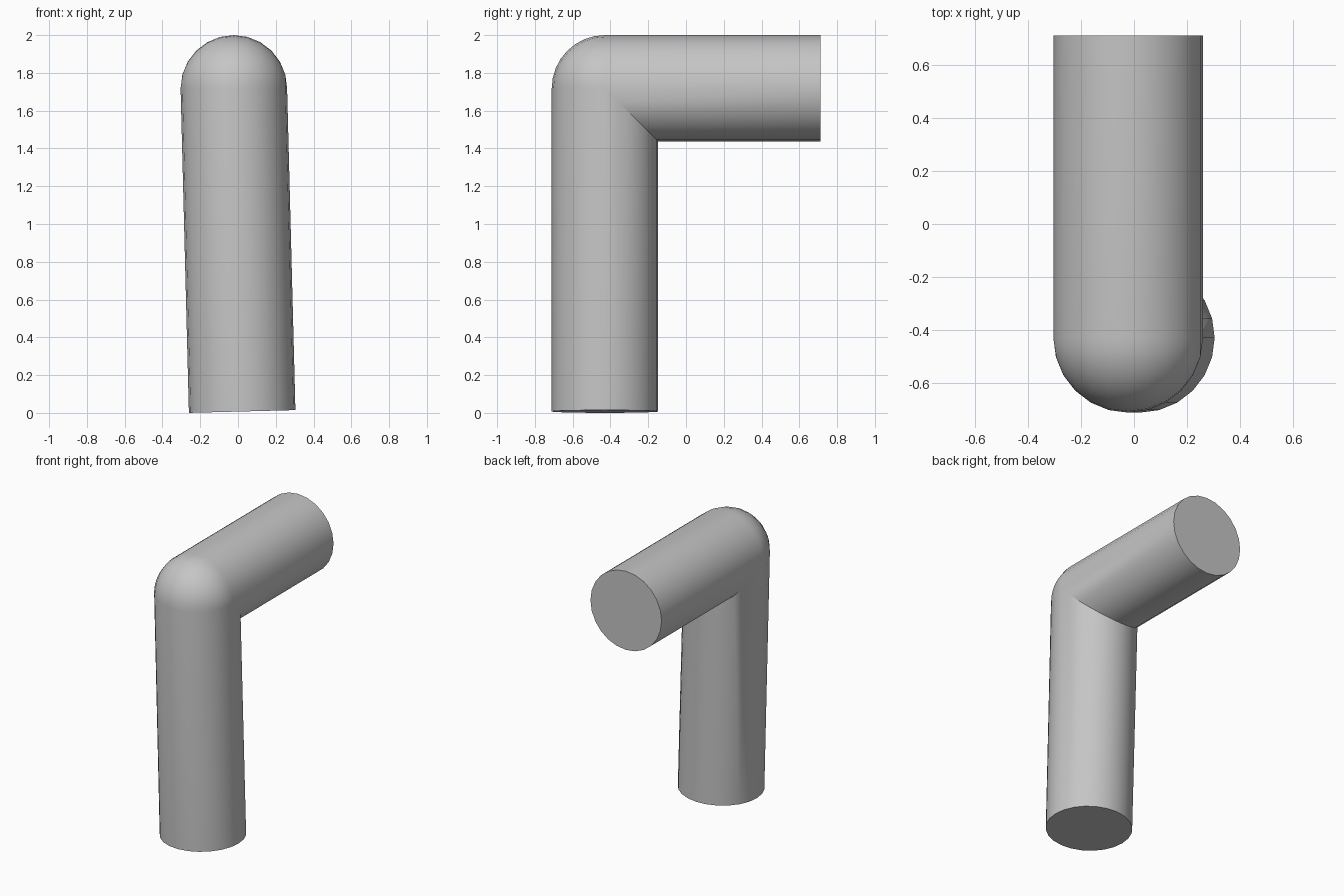
import bpy, bmesh, math
from mathutils import Vector

cube = bpy.data.objects.get("Cube")
if cube:
    bpy.data.objects.remove(cube, do_unlink=True)

SIDES, STEPS, R = 24, 8, 0.282
CENTRE = Vector((-0.022, -0.429, 1.718))
BACK = 0.711      # y of the open end of the arm
LEAN = 0.026      # sideways lean of the leg

angles = [2 * math.pi * i / SIDES for i in range(SIDES)]


def joint_point(a, turn):
    """Rounded on the outside of the bend, mitred on the inside."""
    x, out = R * math.cos(a), R * math.sin(a)
    if out > 0:
        return CENTRE + Vector((x, -out * math.cos(turn), out * math.sin(turn)))
    return CENTRE + Vector((x, -out, out))


# Rings: leg foot, bend, arm end
foot = [Vector((0.022 + R * math.cos(a), CENTRE.y - R * math.sin(a),
                0.0075 + LEAN * R * math.cos(a))) for a in angles]
bend = [[joint_point(a, math.pi / 2 * k / STEPS) for a in angles]
        for k in range(STEPS + 1)]
end = [Vector((CENTRE.x + R * math.cos(a), BACK, CENTRE.z + R * math.sin(a)))
       for a in angles]

# Loft the rings and close both ends
bm = bmesh.new()
rings = [[bm.verts.new(p) for p in ring] for ring in [foot, *bend, end]]
for low, high in zip(rings, rings[1:]):
    for i in range(SIDES):
        j = (i + 1) % SIDES
        bm.faces.new((low[i], low[j], high[j], high[i]))
bm.faces.new(rings[0])
bm.faces.new(rings[-1])
bmesh.ops.remove_doubles(bm, verts=bm.verts, dist=0.0005)
bmesh.ops.recalc_face_normals(bm, faces=bm.faces)

mesh = bpy.data.meshes.new("elbow_pipe")
bm.to_mesh(mesh)
bm.free()
pipe = bpy.data.objects.new("elbow_pipe", mesh)
bpy.context.collection.objects.link(pipe)

# Plain grey
grey = bpy.data.materials.new("grey")
grey.use_nodes = True
colour = (0.56, 0.56, 0.56, 1)
grey.diffuse_color = colour
grey.node_tree.nodes["Principled BSDF"].inputs["Base Color"].default_value = colour
mesh.materials.append(grey)

bpy.ops.object.select_all(action='DESELECT')
pipe.select_set(True)
bpy.context.view_layer.objects.active = pipe
bpy.ops.object.shade_smooth_by_angle(angle=math.radians(30))
